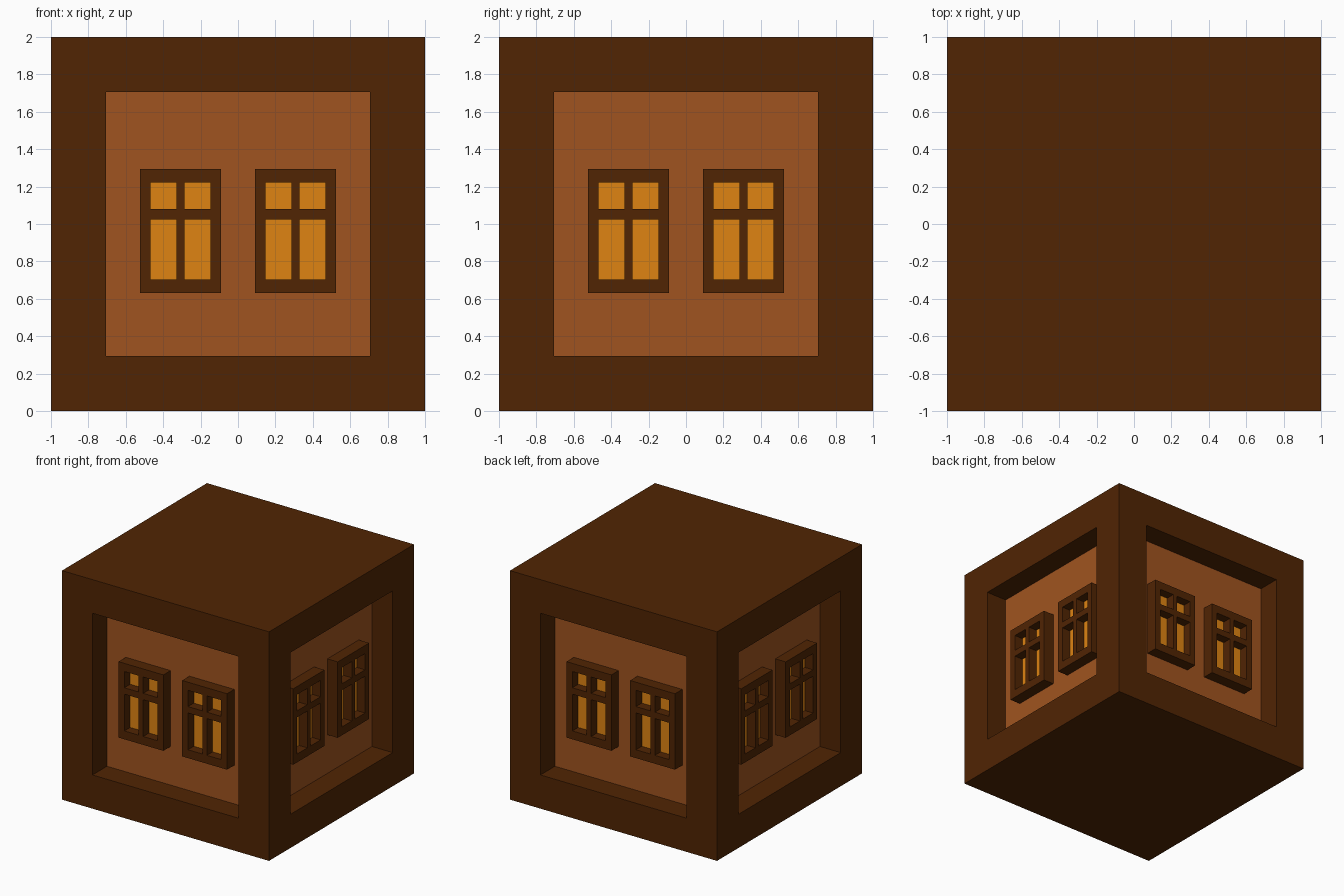
import bpy, bmesh, math
from mathutils import Matrix

if "Cube" in bpy.data.objects:
    bpy.data.objects.remove(bpy.data.objects["Cube"])


def material(name, rgb):
    m = bpy.data.materials.new(name)
    m.diffuse_color = (*rgb, 1)
    m.use_nodes = True
    m.node_tree.nodes["Principled BSDF"].inputs["Base Color"].default_value = m.diffuse_color
    return m


TRIM = material("dark_wood", (0.082, 0.018, 0.001))
WALL = material("wall_wood", (0.35, 0.088, 0.014))
GLASS = material("amber_glass", (0.74, 0.23, 0.006))

OPEN, WALL_Y = 0.706, -0.8         # half size of the opening, recessed wall plane
FRONT, PANE_Y = -0.9, -0.82        # window front plane, glass plane


def finish(bm, name, mats):
    me = bpy.data.meshes.new(name)
    bm.to_mesh(me)
    bm.free()
    for m in mats:
        me.materials.append(m)
    ob = bpy.data.objects.new(name, me)
    bpy.context.collection.objects.link(ob)


# Cube body with a recessed panel on each of its four sides
bm = bmesh.new()
bmesh.ops.create_cube(bm, size=2, matrix=Matrix.Translation((0, 0, 1)))
for f in [f for f in bm.faces if abs(f.normal.z) < 0.5]:
    n = f.normal.copy()
    bmesh.ops.inset_individual(bm, faces=[f], thickness=1 - OPEN, use_even_offset=True)
    panel = bmesh.ops.extrude_discrete_faces(bm, faces=[f])["faces"][0]
    bmesh.ops.translate(bm, verts=panel.verts, vec=-n * (1 + WALL_Y))
    panel.material_index = 1
bmesh.ops.recalc_face_normals(bm, faces=bm.faces)
finish(bm, "body", [TRIM, WALL])

# Window grid lines; odd cells in both directions are panes
XS = [0.091, 0.147, 0.286, 0.329, 0.468, 0.524]
ZS = [0.631, 0.704, 1.025, 1.081, 1.223, 1.294]


def window_frame(name, place):
    bm = bmesh.new()
    v = [[bm.verts.new((x, FRONT, z)) for z in ZS] for x in XS]
    for i in range(5):
        for j in range(5):
            if not (i % 2 and j % 2):
                bm.faces.new((v[i][j], v[i + 1][j], v[i + 1][j + 1], v[i][j + 1]))
    ext = bmesh.ops.extrude_face_region(bm, geom=bm.faces[:], use_keep_orig=True)
    back = [g for g in ext["geom"] if isinstance(g, bmesh.types.BMVert)]
    bmesh.ops.translate(bm, verts=back, vec=(0, WALL_Y - FRONT, 0))
    bmesh.ops.recalc_face_normals(bm, faces=bm.faces)
    bm.transform(place)
    finish(bm, name, [TRIM])


def window_glass(name, place):
    bm = bmesh.new()
    x0, x1, z0, z1 = XS[1], XS[4], ZS[1], ZS[4]
    bm.faces.new([bm.verts.new((x, PANE_Y, z))
                  for x, z in ((x0, z0), (x1, z0), (x1, z1), (x0, z1))])
    bm.transform(place)
    finish(bm, name, [GLASS])


# Two symmetric windows on each side
for side, label in enumerate(("front", "right", "back", "left")):
    turn = Matrix.Rotation(side * math.pi / 2, 4, 'Z')
    for k, dx in enumerate((0, -(XS[0] + XS[-1]))):
        place = turn @ Matrix.Translation((dx, 0, 0))
        window_frame(f"{label}_window_frame_{k + 1}", place)
        window_glass(f"{label}_window_glass_{k + 1}", place)
